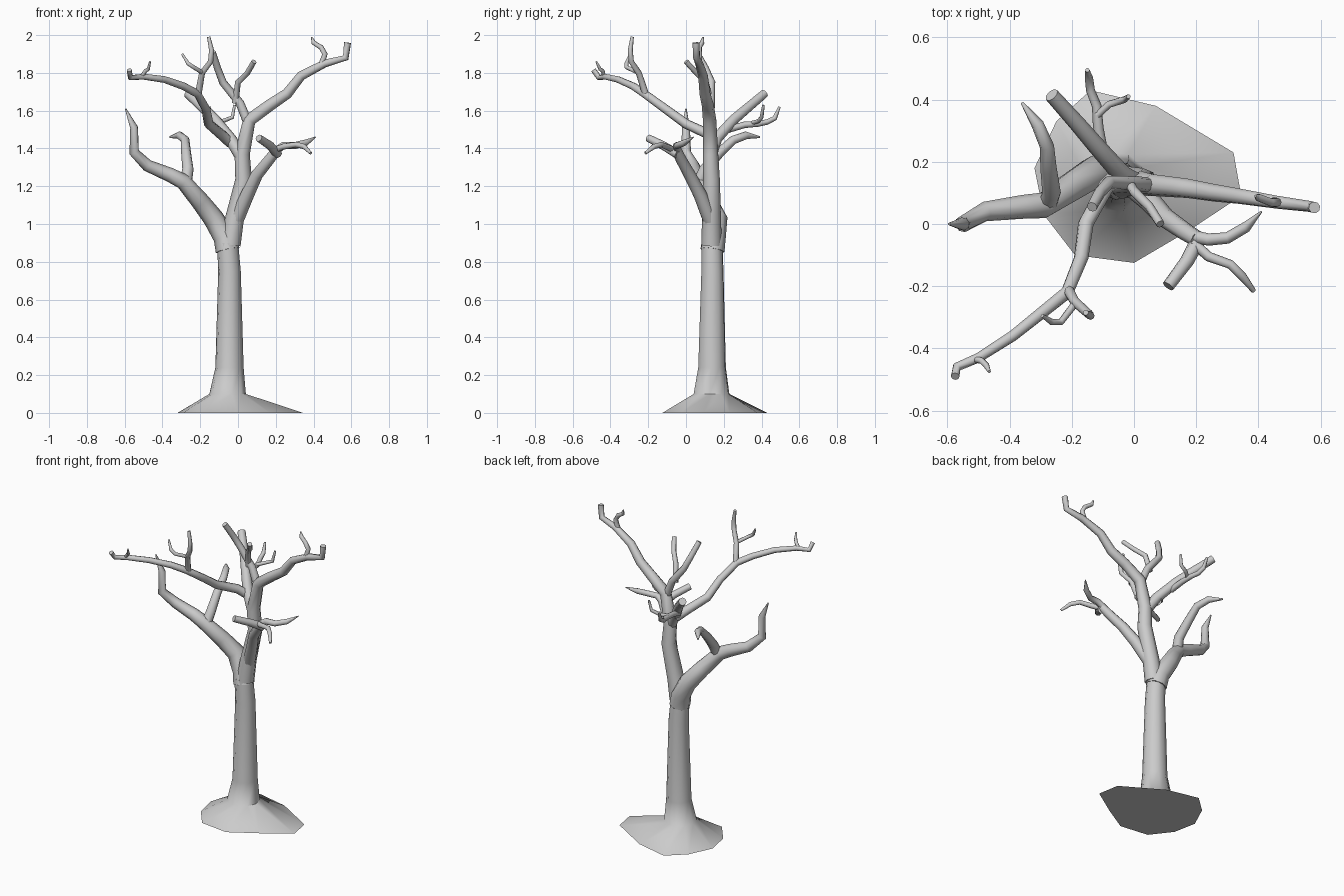
import bpy, bmesh, math
from mathutils import Vector


def finish(name, bm):
    bmesh.ops.recalc_face_normals(bm, faces=bm.faces)
    mesh = bpy.data.meshes.new(name)
    bm.to_mesh(mesh)
    bm.free()
    ob = bpy.data.objects.new(name, mesh)
    bpy.context.collection.objects.link(ob)
    bpy.ops.object.select_all(action='DESELECT')
    ob.select_set(True)
    bpy.context.view_layer.objects.active = ob
    bpy.ops.object.shade_smooth_by_angle(angle=math.radians(60))
    return ob


def loft(name, rings):
    """Skin a list of equal-sized point rings and cap both ends."""
    bm = bmesh.new()
    loops = [[bm.verts.new(p) for p in ring] for ring in rings]
    n = len(loops[0])
    for a, b in zip(loops, loops[1:]):
        for i in range(n):
            j = (i + 1) % n
            bm.faces.new((a[i], a[j], b[j], b[i]))
    bm.faces.new(loops[0][::-1])
    bm.faces.new(loops[-1])
    return finish(name, bm)


def limb(name, pts, r0, r1, tip=None, sides=8):
    """Tapered tube along a bent path; tip overrides the last radius."""
    pts = [Vector(p) for p in pts]
    steps = [b - a for a, b in zip(pts, pts[1:])]
    lengths = [s.length for s in steps]
    total = sum(lengths)
    dirs = [s.normalized() for s in steps]
    tans = [dirs[0]] + [(a + b).normalized() for a, b in zip(dirs, dirs[1:])] + [dirs[-1]]
    u = tans[0].orthogonal().normalized()
    rings = []
    for k, (p, t) in enumerate(zip(pts, tans)):
        u = (u - t * u.dot(t)).normalized()
        v = t.cross(u)
        r = r0 + (r1 - r0) * sum(lengths[:k]) / total
        if tip is not None and k == len(pts) - 1:
            r = tip
        rings.append([p + r * (u * math.cos(a) + v * math.sin(a))
                      for a in (2 * math.pi * i / sides for i in range(sides))])
    return loft(name, rings)


# Trunk rising out of an irregular flared root base
foot = [(.345, .09), (.32, .23), (.07, .38), (-.14, .43), (-.25, .33),
        (-.32, .18), (-.29, .03), (-.19, -.10), (0, -.125), (.17, -.025)]
rings = [[(x, y, 0) for x, y in foot]]
for cx, cy, z, r in [(-.055, .135, .10, .097), (-.045, .138, .24, .075),
                     (-.045, .14, .75, .06), (-.055, .138, .90, .056)]:
    rings.append([(cx + r * math.cos(math.radians(36 * i - 5)),
                   cy + r * math.sin(math.radians(36 * i - 5)), z) for i in range(10)])
loft("trunk", rings)

# Left limb and its side shoot
limb("left_limb", [(-.055, .14, .86), (-.07, .15, .93), (-.13, .165, 1.03), (-.20, .12, 1.12),
                   (-.29, .06, 1.225), (-.36, .055, 1.26), (-.48, .04, 1.31), (-.55, .0, 1.38),
                   (-.55, .0, 1.51), (-.595, .0, 1.61)], .064, .016, .004)
limb("left_shoot", [(-.28, .06, 1.20), (-.265, .10, 1.29), (-.275, .18, 1.38),
                    (-.28, .25, 1.445), (-.31, .32, 1.47), (-.36, .39, 1.46)], .033, .018, .005)

# Main leader reaching out to the right, with its end twig
limb("main_leader", [(-.04, .135, .89), (-.02, .135, 1.02), (.03, .135, 1.235), (.022, .13, 1.37),
                     (.06, .125, 1.55), (.17, .115, 1.63), (.26, .10, 1.69), (.335, .09, 1.785),
                     (.46, .07, 1.85), (.57, .056, 1.88), (.58, .053, 1.96)], .054, .016, .019)
limb("leader_twig", [(.44, .07, 1.84), (.46, .07, 1.90), (.44, .07, 1.935), (.40, .085, 1.96),
                     (.39, .09, 1.99)], .016, .012, .004)

# Front right branch with three shoots
limb("right_branch", [(-.01, .13, 1.02), (.05, .075, 1.155), (.10, .02, 1.26),
                      (.165, -.025, 1.34), (.205, -.05, 1.39)], .04, .027)
limb("right_shoot_blunt", [(.21, -.045, 1.37), (.17, -.12, 1.415), (.11, -.2, 1.455)], .025, .02)
limb("right_shoot_low", [(.19, -.06, 1.39), (.24, -.105, 1.41), (.31, -.13, 1.42),
                         (.35, -.17, 1.41), (.385, -.215, 1.375)], .017, .013, .008)
limb("right_shoot_tip", [(.19, -.04, 1.38), (.24, -.05, 1.415), (.30, -.045, 1.415), (.36, -.01, 1.43),
                         (.41, .04, 1.46)], .021, .016, .003)

# Back branch with two shoots
limb("back_branch", [(.022, .125, 1.35), (-.04, .16, 1.45), (-.12, .25, 1.55),
                     (-.18, .32, 1.61), (-.265, .415, 1.69)], .034, .024)
limb("back_shoot", [(-.10, .22, 1.50), (-.115, .31, 1.525), (-.12, .38, 1.53), (-.14, .43, 1.54),
                    (-.145, .47, 1.56), (-.15, .495, 1.62)], .019, .012, .007)
limb("back_twig", [(-.118, .35, 1.535), (-.08, .385, 1.545), (-.03, .40, 1.565),
                   (-.018, .41, 1.63)], .012, .01, .007)

# Long front branch sweeping forward and left
limb("front_branch", [(-.04, .165, 1.43), (-.09, .12, 1.475), (-.155, .0, 1.53), (-.17, -.11, 1.61),
                      (-.215, -.22, 1.69), (-.29, -.28, 1.73), (-.39, -.36, 1.765),
                      (-.50, -.43, 1.78), (-.57, -.46, 1.775), (-.575, -.49, 1.815)],
     .029, .014, .014)
limb("front_shoot", [(-.21, -.215, 1.69), (-.19, -.25, 1.80), (-.145, -.29, 1.86),
                     (-.14, -.295, 1.92), (-.155, -.285, 1.99)], .018, .012, .009)
limb("front_shoot_twig", [(-.185, -.25, 1.80), (-.235, -.315, 1.83), (-.265, -.315, 1.85),
                          (-.295, -.295, 1.90)], .012, .01, .006)
limb("front_end_twig", [(-.51, -.435, 1.78), (-.49, -.44, 1.81), (-.475, -.455, 1.82),
                        (-.465, -.475, 1.86)], .011, .009, .005)

# Upper branch leaning back over the leader, with one shoot
limb("upper_branch", [(.055, .125, 1.53), (.01, .13, 1.64), (-.08, .135, 1.75),
                      (-.11, .10, 1.83), (-.135, .055, 1.91)], .025, .017)
limb("upper_shoot", [(-.015, .13, 1.64), (.0, .105, 1.75), (.05, .055, 1.80),
                     (.085, .0, 1.86)], .017, .014)
